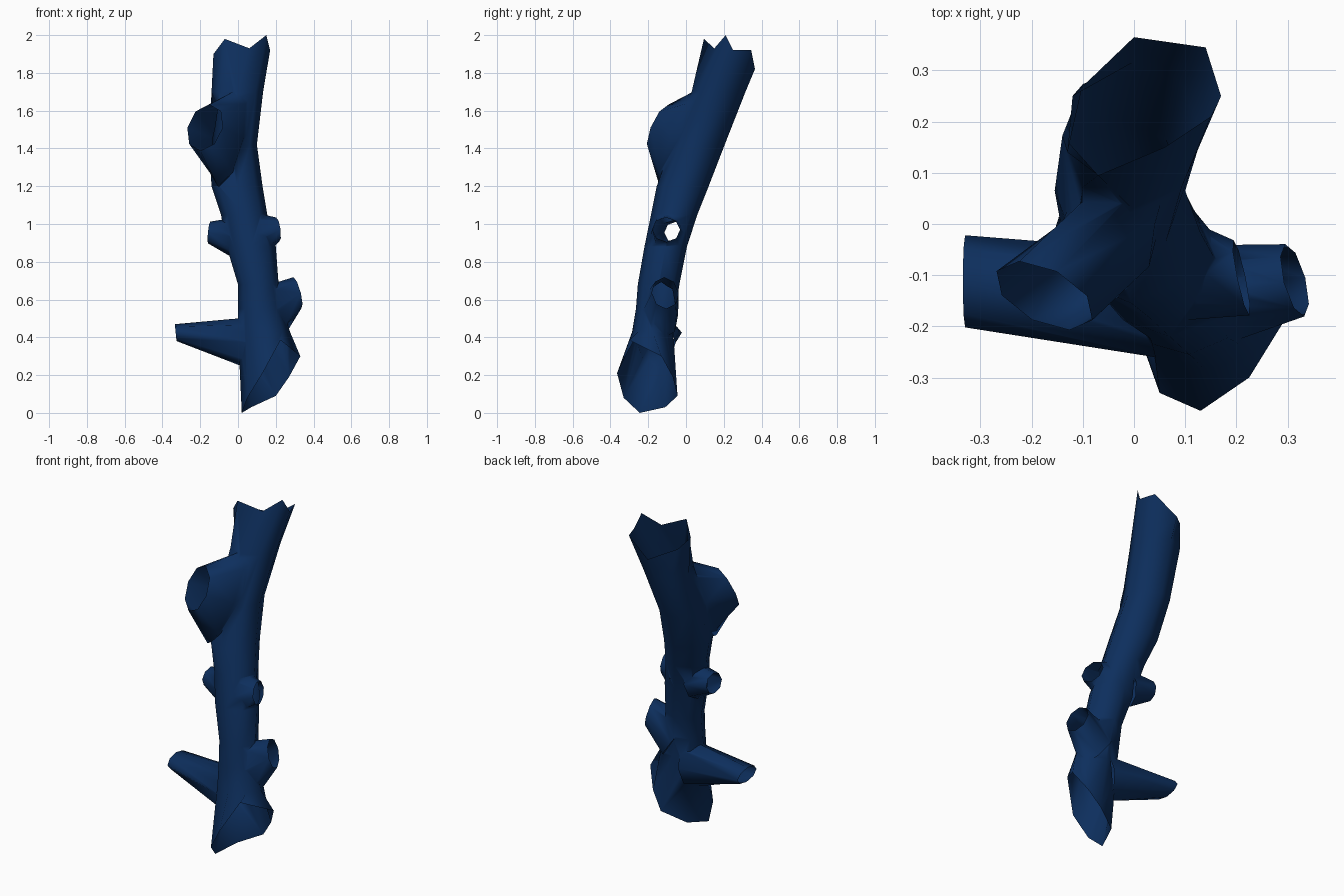
import bpy, bmesh, math
from mathutils import Vector

cube = bpy.data.objects.get("Cube")
if cube:
    bpy.data.objects.remove(cube, do_unlink=True)

SIDES = 8
WALL, CAP = 0, 1

bark = bpy.data.materials.new("dark_blue_bark")
bark.use_nodes = True
colour = (0.004, 0.028, 0.11, 1)
bark.diffuse_color = colour
bark.node_tree.nodes["Principled BSDF"].inputs["Base Color"].default_value = colour


def circle():
    for k in range(SIDES):
        a = math.tau * k / SIDES
        yield math.cos(a), math.sin(a)


def loft(name, rings):
    """Skin a list of rings and close both ends with marked cap faces."""
    bm = bmesh.new()
    loops = [[bm.verts.new(p) for p in ring] for ring in rings]
    for a, b in zip(loops, loops[1:]):
        for k in range(SIDES):
            n = (k + 1) % SIDES
            bm.faces.new((a[k], a[n], b[n], b[k]))
    for loop in (loops[0], loops[-1]):
        centre = bm.verts.new(sum((v.co for v in loop), Vector()) / SIDES)
        for k in range(SIDES):
            face = bm.faces.new((loop[k], loop[(k + 1) % SIDES], centre))
            face.material_index = CAP
    bmesh.ops.recalc_face_normals(bm, faces=bm.faces)
    mesh = bpy.data.meshes.new(name)
    bm.to_mesh(mesh)
    bm.free()
    for slot in (WALL, CAP):
        mesh.materials.append(bark)
    obj = bpy.data.objects.new(name, mesh)
    bpy.context.collection.objects.link(obj)
    return obj


def level_ring(z, x0, x1, y0, y1):
    """Horizontal ring filling the given x and y extents."""
    return [((x0 + x1) / 2 + c * (x1 - x0) / 2,
             (y0 + y1) / 2 + s * (y1 - y0) / 2, z) for c, s in circle()]


def facing_ring(centre, normal, wide, tall):
    """Ring whose plane faces along normal."""
    n = Vector(normal).normalized()
    side = Vector((0, 0, 1)).cross(n).normalized()
    up = n.cross(side)
    return [Vector(centre) + side * c * wide + up * s * tall for c, s in circle()]


def stub(name, base, base_size, tip, tip_size, normal):
    direction = Vector(tip) - Vector(base)
    return loft(name, [facing_ring(base, direction, *base_size),
                       facing_ring(tip, normal, *tip_size)])


# Trunk: slanted cut at the foot, jagged break at the top
foot = [(.33, -.13, .30), (.27, -.07, .19), (.20, -.045, .09), (.07, -.11, .03),
        (.02, -.245, 0), (.05, -.33, .08), (.13, -.365, .21), (.225, -.30, .385)]
crown = [(.17, .25, 1.92), (.14, .345, 1.92), (0, .365, 1.82), (-.12, .25, 1.87),
         (-.13, .14, 1.9), (-.07, .095, 1.98), (.06, .15, 1.93), (.15, .21, 2.0)]
trunk_levels = [(.43, 0, .275, -.285, -.068), (.55, 0, .24, -.265, -.055),
                (.68, 0, .215, -.255, -.035), (.88, -.06, .2, -.22, .005),
                (1.05, -.09, .155, -.185, .06), (1.2, -.14, .13, -.155, .12),
                (1.42, -.155, .10, -.075, .205), (1.7, -.14, .133, .03, .315)]
trunk = loft("trunk", [foot] + [level_ring(*lv) for lv in trunk_levels] + [crown])

# Broken side branches and the large cut knot
knot_facing = (-.42, -.82, .4)
branches = [
    stub("long_branch", (.08, -.16, .37), (.105, .14), (-.33, -.112, .425), (.09, .045), (-1, 0, -.1)),
    stub("lower_stub", (.15, -.14, .52), (.1, .155), (.314, -.11, .635), (.073, .086), (.95, .25, .25)),
    stub("upper_stub", (.09, -.09, .94), (.1, .13), (.21, -.105, .97), (.075, .065), (.95, .2, .12)),
    stub("middle_stub", (-.01, -.07, .93), (.09, .11), (-.153, -.05, .955), (.065, .058), (-1, .1, .1)),
    loft("large_knot", [facing_ring((-.03, .04, 1.475), knot_facing, .09, .3),
                        facing_ring((-.055, -.04, 1.455), knot_facing, .095, .28),
                        facing_ring((-.175, -.14, 1.51), knot_facing, .105, .133)])]

# Merge the branches into the trunk
bpy.ops.object.select_all(action='DESELECT')
trunk.select_set(True)
bpy.context.view_layer.objects.active = trunk
for branch in branches:
    union = trunk.modifiers.new("union", 'BOOLEAN')
    union.operation = 'UNION'
    union.solver = 'EXACT'
    union.object = branch
    bpy.ops.object.modifier_apply(modifier=union.name)
    bpy.data.objects.remove(branch, do_unlink=True)

# Open the broken ends so the bark is a hollow shell
bm = bmesh.new()
bm.from_mesh(trunk.data)
bmesh.ops.delete(bm, geom=[f for f in bm.faces if f.material_index == CAP], context='FACES')
bm.to_mesh(trunk.data)
bm.free()
while len(trunk.data.materials) > 1:
    trunk.data.materials.pop()
trunk.name = "hollow_branch"
bpy.ops.object.shade_smooth_by_angle(angle=math.radians(75))
